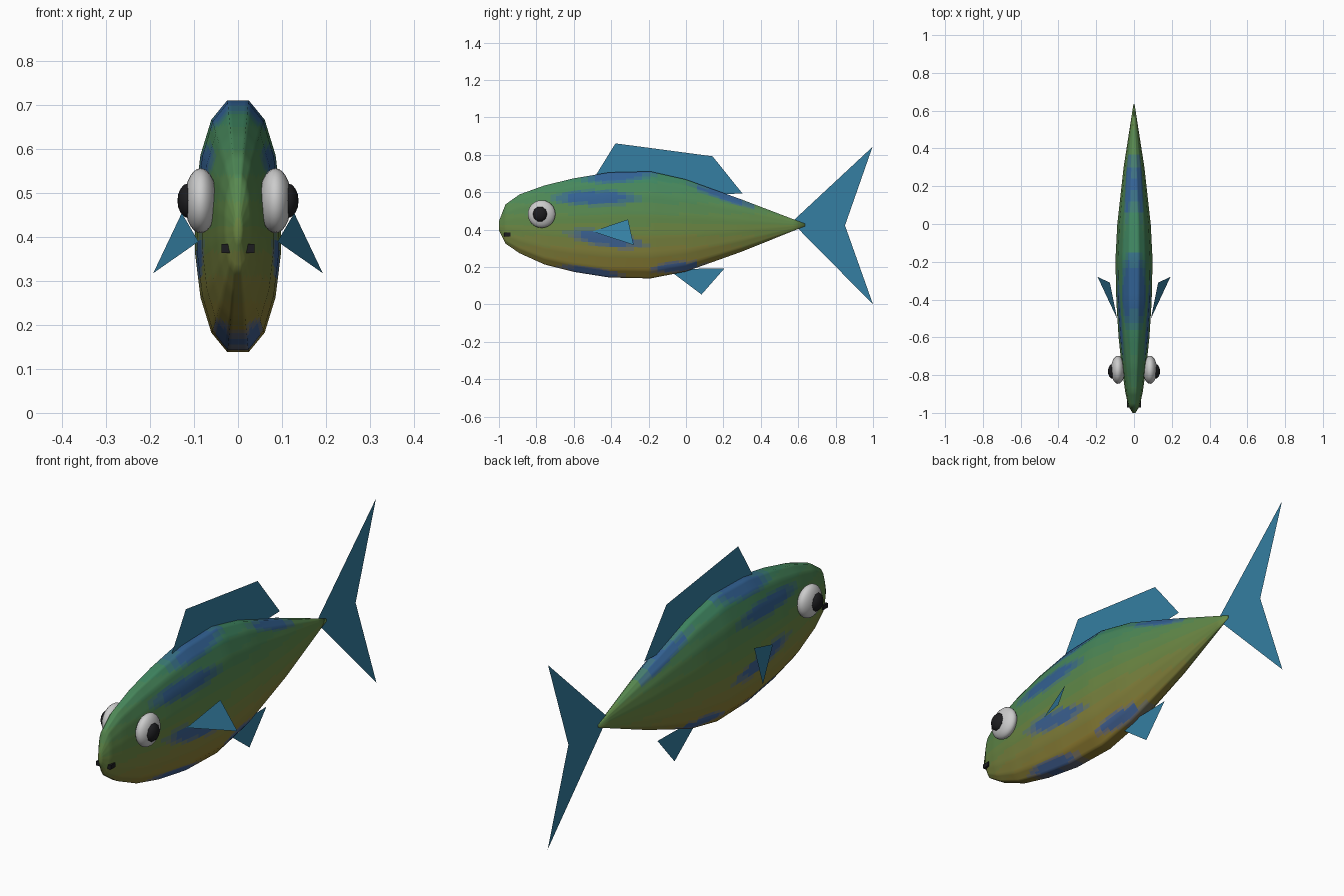
import bpy, bmesh, math
from mathutils import Vector

if "Cube" in bpy.data.objects:
    bpy.data.objects.remove(bpy.data.objects["Cube"])


def material(name, color):
    m = bpy.data.materials.new(name)
    m.diffuse_color = (*color, 1)
    m.use_nodes = True
    m.node_tree.nodes["Principled BSDF"].inputs["Base Color"].default_value = m.diffuse_color
    return m


def mesh_object(name, verts, faces, mat):
    me = bpy.data.meshes.new(name)
    me.from_pydata(verts, [], faces)
    me.materials.append(mat)
    ob = bpy.data.objects.new(name, me)
    bpy.context.collection.objects.link(ob)
    return ob


def ellipsoid(name, center, radii, mat, segs, rings):
    bpy.ops.mesh.primitive_uv_sphere_add(segments=segs, ring_count=rings, radius=1,
                                         location=center, rotation=(0, math.pi / 2, 0))
    ob = bpy.context.object
    ob.name = name
    ob.scale = (radii[2], radii[1], radii[0])
    ob.data.materials.append(mat)
    bpy.ops.object.shade_smooth()
    return ob


fin_blue = material("fin_blue", (0.035, 0.21, 0.36))
white = material("eye_white", (0.75, 0.75, 0.75))
black = material("black", (0.012, 0.012, 0.014))

# Body: stations of (y, top z, bottom z, half width), lofted with 16-sided rings
stations = [(-1.0, 0.445, 0.395, 0.008), (-0.965, 0.535, 0.325, 0.03),
            (-0.89, 0.588, 0.274, 0.047), (-0.757, 0.636, 0.214, 0.066),
            (-0.6, 0.674, 0.174, 0.083), (-0.41, 0.706, 0.144, 0.095),
            (-0.19, 0.711, 0.139, 0.1), (0.0, 0.668, 0.176, 0.09),
            (0.3, 0.56, 0.283, 0.056), (0.635, 0.432, 0.418, 0.003)]
SIDES = 16
bm = bmesh.new()
rings = []
for y, top, bot, w in stations:
    ring = []
    for i in range(SIDES):
        a = 2 * math.pi * (i + 0.5) / SIDES
        s = math.sin(a)
        x = w * math.copysign(abs(s) ** 0.85, s)
        z = (top + bot) / 2 + (top - bot) / 2 * math.cos(a) / math.cos(math.pi / SIDES)
        ring.append(bm.verts.new((x, y, z)))
    rings.append(ring)
for r0, r1 in zip(rings, rings[1:]):
    for i in range(SIDES):
        j = (i + 1) % SIDES
        bm.faces.new((r0[i], r0[j], r1[j], r1[i]))
bm.faces.new(rings[0])
bm.faces.new(rings[-1])
bmesh.ops.recalc_face_normals(bm, faces=bm.faces[:])
bmesh.ops.subdivide_edges(bm, edges=bm.edges[:], cuts=4, use_grid_fill=True)

# Body colours: olive belly to green back, with soft blue streaks (y, z, length, height, slope)
ramp = [(0.27, 0.2, 0.03), (0.22, 0.22, 0.045), (0.13, 0.25, 0.06), (0.08, 0.25, 0.09), (0.05, 0.24, 0.12)]
blue = Vector((0.03, 0.11, 0.32))
streaks = [(-0.48, 0.57, 0.27, 0.05, 0), (-0.43, 0.35, 0.24, 0.05, -0.15),
           (-0.35, 0.69, 0.24, 0.045, 0.1), (0.2, 0.58, 0.2, 0.03, -0.35),
           (-0.5, 0.175, 0.2, 0.03, -0.15), (-0.05, 0.2, 0.16, 0.035, 0.1)]
BANDS, LEVELS = 10, 4
body_mesh = bpy.data.meshes.new("body")
for b in range(BANDS):
    t = b / (BANDS - 1) * (len(ramp) - 1)
    k = min(int(t), len(ramp) - 2)
    base = Vector(ramp[k]).lerp(Vector(ramp[k + 1]), t - k)
    for l in range(LEVELS):
        body_mesh.materials.append(material(f"skin_{b}_{l}", base.lerp(blue, l / (LEVELS - 1) * 0.9)))
for f in bm.faces:
    f.smooth = True
    c = f.calc_center_median()
    band = max(0, min(BANDS - 1, int((c.z - 0.14) / 0.57 * BANDS)))
    d = min(((c.y - y) / ly) ** 2 + ((c.z - z - s * (c.y - y)) / lz) ** 2 for y, z, ly, lz, s in streaks)
    level = max(0, min(LEVELS - 1, int((1.1 - d) * LEVELS)))
    f.material_index = band * LEVELS + level
bm.to_mesh(body_mesh)
bm.free()
body = bpy.data.objects.new("body", body_mesh)
bpy.context.collection.objects.link(body)

# Flat fins on the centre line, as (y, z) outlines
fins = {
    "tail_fin": [(0.565, 0.44), (0.997, 0.842), (0.85, 0.422), (1.0, 0.0), (0.6, 0.405)],
    "dorsal_fin": [(-0.495, 0.67), (-0.377, 0.861), (0.142, 0.792), (0.302, 0.593), (0.2, 0.59), (-0.1, 0.66)],
    "belly_fin": [(-0.08, 0.175), (0.083, 0.053), (0.206, 0.193), (0.02, 0.19)],
}
for name, pts in fins.items():
    mesh_object(name, [(0, y, z) for y, z in pts], [range(len(pts))], fin_blue)

# Mirrored parts: side fins, eyes, pupils and nostrils
for side, label in ((1, "left"), (-1, "right")):
    mesh_object(f"side_fin_{label}",
                [(side * 0.09, -0.5, 0.39), (side * 0.128, -0.31, 0.455), (side * 0.193, -0.28, 0.318)],
                [(0, 1, 2)], fin_blue)
    ellipsoid(f"eye_{label}", (side * 0.085, -0.772, 0.483), (0.037, 0.074, 0.074), white, 24, 14)
    ellipsoid(f"pupil_{label}", (side * 0.112, -0.78, 0.483), (0.026, 0.04, 0.042), black, 10, 8)
    bpy.ops.mesh.primitive_cube_add(size=1, location=(side * 0.023, -0.955, 0.374))
    nostril = bpy.context.object
    nostril.name = f"nostril_{label}"
    nostril.scale = (0.028, 0.034, 0.02)
    nostril.data.materials.append(black)
